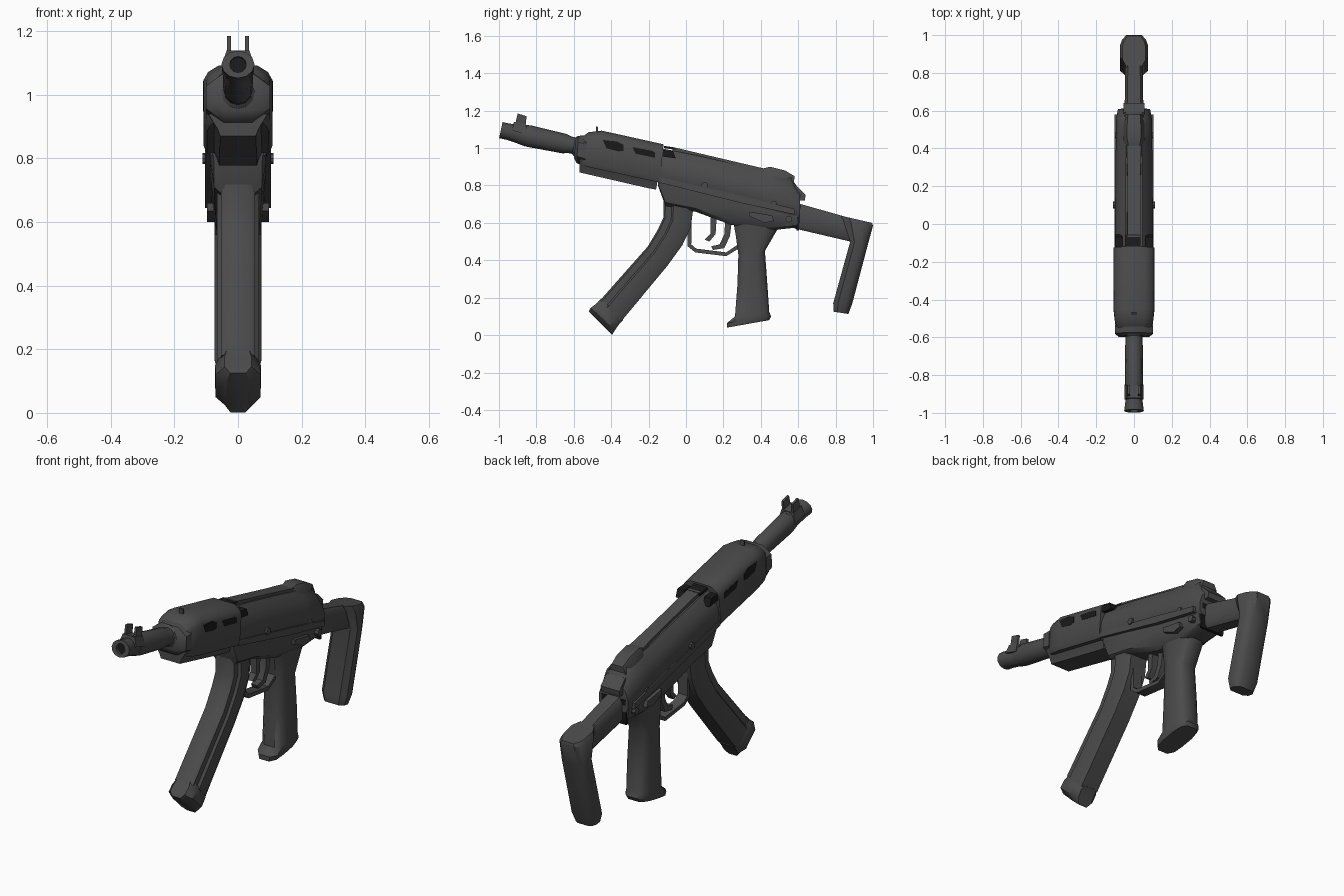
import bpy, bmesh, math


def material(name, v):
    m = bpy.data.materials.new(name)
    m.diffuse_color = (v, v, v, 1)
    return m


STEEL = material("dark_grey", 0.07)
DARK = material("near_black", 0.01)


def finish(name, bm, mat):
    bmesh.ops.recalc_face_normals(bm, faces=bm.faces)
    me = bpy.data.meshes.new(name)
    bm.to_mesh(me)
    bm.free()
    me.materials.append(mat)
    ob = bpy.data.objects.new(name, me)
    bpy.context.collection.objects.link(ob)
    return ob


def loft(name, half, stations, mat=STEEL):
    """Skin a symmetric section; a station is (point a (y, z), point b, half width).
    half lists (width factor, fraction from a to b)."""
    section = half + [(-u, f) for u, f in reversed(half) if abs(u) > 1e-6]
    bm = bmesh.new()
    rings = []
    for (ya, za), (yb, zb), w in stations:
        rings.append([bm.verts.new((u * w, ya + (yb - ya) * f, za + (zb - za) * f))
                      for u, f in section])
    n = len(section)
    for r, s in zip(rings, rings[1:]):
        for i in range(n):
            j = (i + 1) % n
            bm.faces.new((r[i], r[j], s[j], s[i]))
    bm.faces.new(rings[0])
    bm.faces.new(rings[-1])
    return finish(name, bm, mat)


def prism(name, profile, x0, x1, mat=STEEL):
    """Extrude a (y, z) outline from x0 to x1."""
    bm = bmesh.new()
    a = [bm.verts.new((x0, y, z)) for y, z in profile]
    b = [bm.verts.new((x1, y, z)) for y, z in profile]
    bm.faces.new(a)
    bm.faces.new(b)
    for i in range(len(a)):
        j = (i + 1) % len(a)
        bm.faces.new((a[i], a[j], b[j], b[i]))
    return finish(name, bm, mat)


def both_sides(name, profile, x0, x1, mat=STEEL):
    for side, s in (("right", 1), ("left", -1)):
        prism(f"{name}_{side}", profile, s * x0, s * x1, mat)


TILT = math.radians(12)


def ring(y, r, w=None):
    """Station square to the tilted bore line."""
    z = 1.098 - 0.2126 * (y + 1)
    dy, dz = r * math.sin(TILT), r * math.cos(TILT)
    return (y - dy, z - dz), (y + dy, z + dz), w or r


ROUND = [(math.sin(math.pi * i / 6), 0.5 - 0.5 * math.cos(math.pi * i / 6)) for i in range(7)]
ROUND[0], ROUND[-1] = (0, 0), (0, 1)
RECT = [(1, 0), (1, 1)]

# Barrel, hollow muzzle and collar
loft("barrel", ROUND, [ring(-0.88, 0.05, 0.044), ring(-0.84, 0.058, 0.048), ring(-0.65, 0.053, 0.047),
                       ring(-0.62, 0.045), ring(-0.6, 0.045), ring(-0.59, 0.055), ring(-0.52, 0.055)])
loft("muzzle", ROUND, [ring(-0.93, 0.024), ring(-0.99, 0.026), ring(-0.99, 0.044, 0.052),
                       ring(-0.95, 0.044, 0.047), ring(-0.9, 0.05, 0.04), ring(-0.85, 0.058, 0.044)])
loft("bore", ROUND, [ring(-0.975, 0.0255), ring(-0.97, 0.0255)], DARK)
OCT = [(0.45, 0), (1, 0.25), (1, 0.75), (0.5, 1)]
loft("barrel_collar", OCT, [((-0.6, 0.95), (-0.59, 1.04), 0.08), ((-0.585, 0.92), (-0.575, 1.065), 0.1),
                            ((-0.54, 0.9), (-0.53, 1.07), 0.1)])

# Front sight ears and base
both_sides("front_sight_ear", [(-0.915, 1.12), (-0.9, 1.185), (-0.852, 1.17), (-0.86, 1.1)], 0.022, 0.034)
loft("front_sight_base", RECT, [((-0.93, 1.095), (-0.85, 1.07), 0.05),
                                ((-0.92, 1.14), (-0.855, 1.125), 0.036)])

# Handguard: upper cover and tapered lower half
loft("upper_handguard", [(0.9, 0), (1, 0.12), (1, 0.78), (0.87, 0.9), (0.55, 1)],
     [((-0.56, 0.915), (-0.555, 1.06), 0.085), ((-0.53, 0.9), (-0.52, 1.085), 0.1),
      ((-0.46, 0.885), (-0.45, 1.093), 0.108), ((-0.14, 0.815), (-0.12, 1.02), 0.108)])
loft("lower_handguard", [(0.6, 0), (0.68, 0.3), (1, 1)],
     [((-0.57, 0.87), (-0.57, 0.94), 0.093), ((-0.2, 0.785), (-0.2, 0.88), 0.1),
      ((-0.16, 0.778), (-0.145, 0.87), 0.1)])
both_sides("front_vent", [(-0.445, 1.043), (-0.37, 1.035), (-0.335, 1.018), (-0.335, 0.985), (-0.36, 0.982),
                          (-0.425, 0.998)], 0.1, 0.1095, DARK)
both_sides("middle_vent", [(-0.285, 1.005), (-0.18, 0.985), (-0.165, 0.975), (-0.165, 0.948), (-0.27, 0.97)],
           0.1, 0.1095, DARK)
prism("guide_pin", [(-0.48, 1.07), (-0.482, 1.115), (-0.472, 1.115), (-0.468, 1.07)], -0.012, 0.012)

# Receiver body, top rib and lower housing
loft("upper_receiver", [(0.85, 0), (1, 0.12), (1, 0.48), (0.82, 0.78), (0.45, 1)],
     [((-0.15, 0.81), (-0.14, 1.0), 0.1), ((0.07, 0.77), (0.07, 0.958), 0.1),
      ((0.26, 0.72), (0.26, 0.915), 0.098), ((0.45, 0.67), (0.45, 0.868), 0.096),
      ((0.56, 0.64), (0.56, 0.845), 0.094), ((0.61, 0.63), (0.61, 0.77), 0.085)])
loft("top_rib", [(1, 0), (0.85, 1)],
     [((-0.08, 0.94), (-0.07, 1.005), 0.04), ((0.25, 0.88), (0.25, 0.93), 0.04),
      ((0.42, 0.84), (0.42, 0.89), 0.045)])
loft("lower_receiver", [(0.6, 0), (0.85, 0.12), (1, 0.6), (1, 1)],
     [((-0.15, 0.8), (-0.15, 0.86), 0.09), ((-0.11, 0.69), (-0.11, 0.85), 0.088),
      ((0.05, 0.66), (0.05, 0.81), 0.088), ((0.24, 0.59), (0.24, 0.76), 0.082),
      ((0.45, 0.56), (0.45, 0.71), 0.082), ((0.595, 0.575), (0.595, 0.67), 0.08)])
both_sides("receiver_band", [(-0.14, 0.845), (0.3, 0.745), (0.58, 0.675), (0.58, 0.645), (0.3, 0.705), (-0.14, 0.815)],
           0.08, 0.104)
both_sides("ejection_gap", [(-0.135, 0.99), (-0.07, 0.985), (-0.055, 0.945), (-0.125, 0.955)], 0.06, 0.1, DARK)
prism("top_gap", [(-0.118, 1.012), (-0.055, 1.002), (-0.055, 0.99), (-0.118, 1.0)], -0.045, 0.035, DARK)

# Rear sight hump and rear lug
loft("rear_sight", [(1, 0), (1, 0.5), (0.65, 1)],
     [((0.4, 0.84), (0.41, 0.89), 0.045), ((0.44, 0.83), (0.45, 0.9), 0.055),
      ((0.53, 0.8), (0.53, 0.88), 0.055), ((0.575, 0.78), (0.58, 0.85), 0.05)])
prism("rear_lug", [(0.56, 0.79), (0.59, 0.8), (0.64, 0.75), (0.635, 0.72), (0.58, 0.72)], -0.055, 0.055)

# Selector levers and pins
both_sides("selector_lever", [(0.34, 0.66), (0.46, 0.64), (0.47, 0.61), (0.42, 0.6), (0.34, 0.635)], 0.07, 0.098)


def pin(name, y, z, r, x, mat=STEEL):
    both_sides(name, [(y + r * math.cos(a * math.pi / 4), z + r * math.sin(a * math.pi / 4))
                      for a in range(8)], 0.06, x, mat)


pin("front_pin", 0.1, 0.8, 0.018, 0.111)
pin("rear_pin", 0.47, 0.705, 0.014, 0.1045)
pin("housing_pin", 0.55, 0.62, 0.018, 0.098)

# Curved magazine with flared base
loft("magazine", [(0.6, 0), (0.82, 0.06), (0.82, 0.28), (1, 0.34), (1, 0.78), (0.75, 1)],
     [((-0.12, 0.76), (0.045, 0.72), 0.066), ((-0.12, 0.63), (0.025, 0.575), 0.066),
      ((-0.15, 0.565), (-0.02, 0.48), 0.066), ((-0.205, 0.473), (-0.1, 0.37), 0.066),
      ((-0.46, 0.185), (-0.345, 0.075), 0.066)])
loft("magazine_base", [(0.6, 0), (1, 0.2), (1, 0.8), (0.6, 1)],
     [((-0.455, 0.195), (-0.335, 0.08), 0.06), ((-0.475, 0.172), (-0.355, 0.062), 0.072),
      ((-0.51, 0.145), (-0.38, 0.025), 0.07), ((-0.52, 0.125), (-0.395, 0.002), 0.04)])

# Pistol grip
loft("grip", [(0.5, 0), (0.9, 0.13), (1, 0.35), (1, 0.7), (0.85, 0.9), (0.5, 1)],
     [((0.22, 0.04), (0.445, 0.08), 0.058), ((0.22, 0.065), (0.455, 0.1), 0.066),
      ((0.262, 0.1), (0.445, 0.125), 0.063), ((0.275, 0.27), (0.435, 0.27), 0.063),
      ((0.28, 0.43), (0.422, 0.45), 0.06), ((0.265, 0.54), (0.48, 0.55), 0.062),
      ((0.25, 0.62), (0.51, 0.6), 0.066)])

# Trigger guard and triggers
loft("trigger_guard", RECT,
     [((0.01, 0.66), (0.03, 0.66), 0.028), ((0.008, 0.475), (0.028, 0.485), 0.028),
      ((0.05, 0.442), (0.055, 0.462), 0.028), ((0.215, 0.422), (0.215, 0.442), 0.028),
      ((0.285, 0.465), (0.275, 0.482), 0.028)])
loft("front_lever", RECT,
     [((0.13, 0.64), (0.165, 0.64), 0.018), ((0.13, 0.54), (0.158, 0.54), 0.018),
      ((0.1, 0.51), (0.125, 0.5), 0.016)])
loft("trigger", RECT,
     [((0.21, 0.62), (0.245, 0.61), 0.02), ((0.205, 0.54), (0.235, 0.53), 0.02),
      ((0.18, 0.485), (0.205, 0.465), 0.02), ((0.135, 0.475), (0.145, 0.455), 0.018)])

# Stock arm, hinge gap and butt
loft("stock_arm", [(0.7, 0), (1, 0.15), (1, 0.85), (0.7, 1)],
     [((0.58, 0.57), (0.58, 0.71), 0.05), ((0.88, 0.5), (0.88, 0.625), 0.046)])
prism("stock_hinge", [(0.59, 0.7), (0.612, 0.695), (0.603, 0.56), (0.59, 0.56)], -0.07, 0.07, DARK)
loft("stock_butt", [(0.65, 0), (1, 0.25), (1, 0.65), (0.85, 0.85), (0.55, 1)],
     [((0.83, 0.638), (0.995, 0.6), 0.062), ((0.845, 0.6), (1.0, 0.585), 0.074),
      ((0.878, 0.5), (0.97, 0.475), 0.074), ((0.787, 0.17), (0.888, 0.165), 0.074),
      ((0.79, 0.125), (0.868, 0.113), 0.06)])

# Smooth shading with crisp edges
bpy.ops.object.select_all(action='DESELECT')
for ob in bpy.context.scene.objects:
    ob.select_set(True)
    bpy.context.view_layer.objects.active = ob
bpy.ops.object.shade_smooth_by_angle(angle=math.radians(40))
